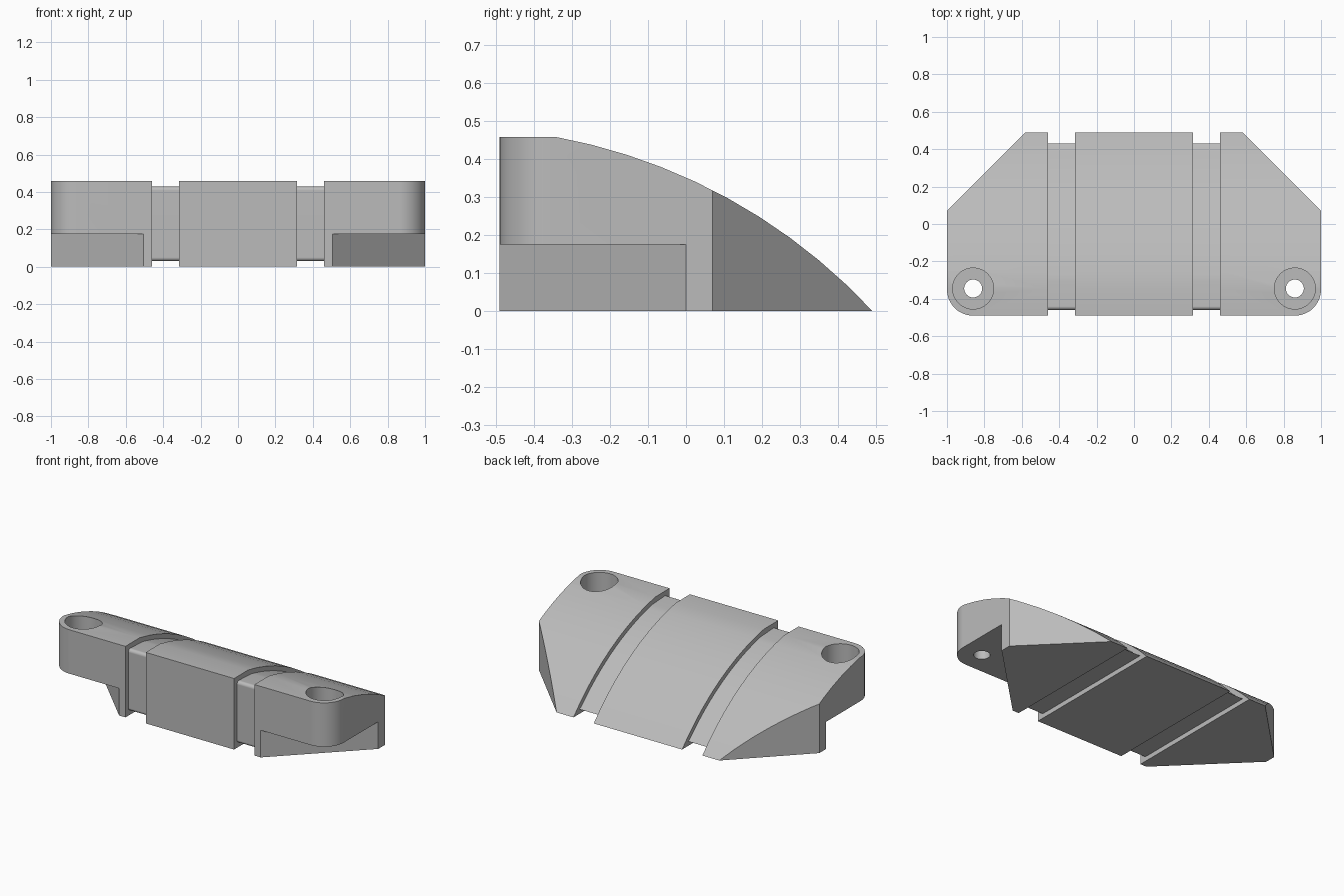
import bpy, bmesh, math
from mathutils import Vector

if "Cube" in bpy.data.objects:
    bpy.data.objects.remove(bpy.data.objects["Cube"], do_unlink=True)

grey = bpy.data.materials.new("plain grey")
grey.use_nodes = True
COLOUR = (0.5, 0.5, 0.5, 1)
grey.diffuse_color = COLOUR
grey.node_tree.nodes["Principled BSDF"].inputs["Base Color"].default_value = COLOUR

EDGE, BACK, HEIGHT = 0.49, 0.49, 0.458   # half depth and height
GROOVE_IN, GROOVE_OUT, INSET = 0.315, 0.46, 0.03
BOLT = (0.86, -0.35)


def prism(name, points, start, end, along_x=False):
    """Extrude a closed outline along z, or a (y, z) outline along x."""
    place = (lambda a, b, t: (t, a, b)) if along_x else (lambda a, b, t: (a, b, t))
    bm = bmesh.new()
    face = bm.faces.new([bm.verts.new(place(a, b, start)) for a, b in points])
    ext = bmesh.ops.extrude_face_region(bm, geom=[face])
    moved = [v for v in ext["geom"] if isinstance(v, bmesh.types.BMVert)]
    shift = Vector(place(0, 0, end - start))
    bmesh.ops.translate(bm, verts=moved, vec=shift)
    bmesh.ops.recalc_face_normals(bm, faces=bm.faces)
    mesh = bpy.data.meshes.new(name)
    bm.to_mesh(mesh)
    bm.free()
    mesh.materials.append(grey)
    ob = bpy.data.objects.new(name, mesh)
    bpy.context.collection.objects.link(ob)
    return ob


def arc(centre, radius, start, end, steps):
    angles = [math.radians(start + (end - start) * i / steps) for i in range(steps + 1)]
    return [(centre[0] + radius * math.cos(a), centre[1] + radius * math.sin(a)) for a in angles]


def carve(ob, cutter, operation="DIFFERENCE"):
    """Apply a boolean and discard the cutter."""
    cutter.hide_render = True
    mod = ob.modifiers.new("cut", "BOOLEAN")
    mod.operation, mod.object, mod.solver = operation, cutter, "EXACT"
    done = bpy.data.meshes.new_from_object(
        ob.evaluated_get(bpy.context.evaluated_depsgraph_get()))
    ob.modifiers.clear()
    ob.data = done
    bpy.data.objects.remove(cutter, do_unlink=True)


def finish(ob):
    bpy.ops.object.select_all(action="DESELECT")
    bpy.context.view_layer.objects.active = ob
    ob.select_set(True)
    bpy.ops.object.shade_smooth_by_angle(angle=math.radians(25))
    mod = ob.modifiers.new("even shading", "WEIGHTED_NORMAL")
    mod.keep_sharp = True


# Curved top shared by every section: an arc from the flat ridge down to the back edge
ridge, toe = Vector((-0.345, HEIGHT)), Vector((BACK, 0))
RADIUS = 1.51
chord = toe - ridge
normal = Vector((chord.y, -chord.x)).normalized()
reach = math.sqrt(RADIUS ** 2 - (chord.length / 2) ** 2)
centre = (ridge + toe) / 2 + normal * reach
first, last = (math.degrees(math.atan2(p.y - centre.y, p.x - centre.x)) for p in (ridge, toe))
section = [(-EDGE, 0), (-EDGE, HEIGHT)] + arc(centre, RADIUS, first, last, 10)

# Middle block
middle = prism("middle_block", section, -GROOVE_IN, GROOVE_IN, True)
finish(middle)

# Inset section seen in the grooves, with rounded front edges
soft = 0.02
front, floor, roof = -EDGE + INSET, INSET, HEIGHT - INSET
slope = [p for p in arc(centre, RADIUS - INSET, first, last, 24) if floor < p[1] < roof]
core_section = (arc((front + soft, floor + soft), soft, 270, 180, 5)
                + arc((front + soft, roof - soft), soft, 180, 90, 5)
                + slope + [(0.43, floor)])

for side, s in (("left", 1), ("right", -1)):
    core = prism(side + "_groove_core", core_section, s * GROOVE_IN, s * GROOVE_OUT, True)
    finish(core)

    # End block: section trimmed to a plan with a round front and a chamfered back
    end = prism(side + "_end_block", section, s * GROOVE_OUT, s * 1.0, True)
    plan = [(0.4, -0.6), (0.4, 0.6), (0.47, 0.6), (1.0, 0.07)]
    plan += arc((BOLT[0], BOLT[1]), 0.14, 0, -90, 12) + [(0.5, -EDGE)]
    plan[0] = (0.4, -EDGE)
    carve(end, prism("plan_cutter", [(s * x, y) for x, y in plan], -0.1, 0.6), "INTERSECT")

    # Triangular recess beneath the mounting ear
    notch = [(0.495, -0.5), (1.01, 0.01), (1.01, -0.5)]
    carve(end, prism("ear_cutter", [(s * x, y) for x, y in notch], -0.1, 0.175))

    # Bolt hole and counterbore
    spot = (s * BOLT[0], BOLT[1] + 0.005)
    for radius, base in ((0.11, 0.25), (0.048, -0.1)):
        carve(end, prism("hole_cutter", arc(spot, radius, 0, 348.75, 31), base, 0.6))
    finish(end)
